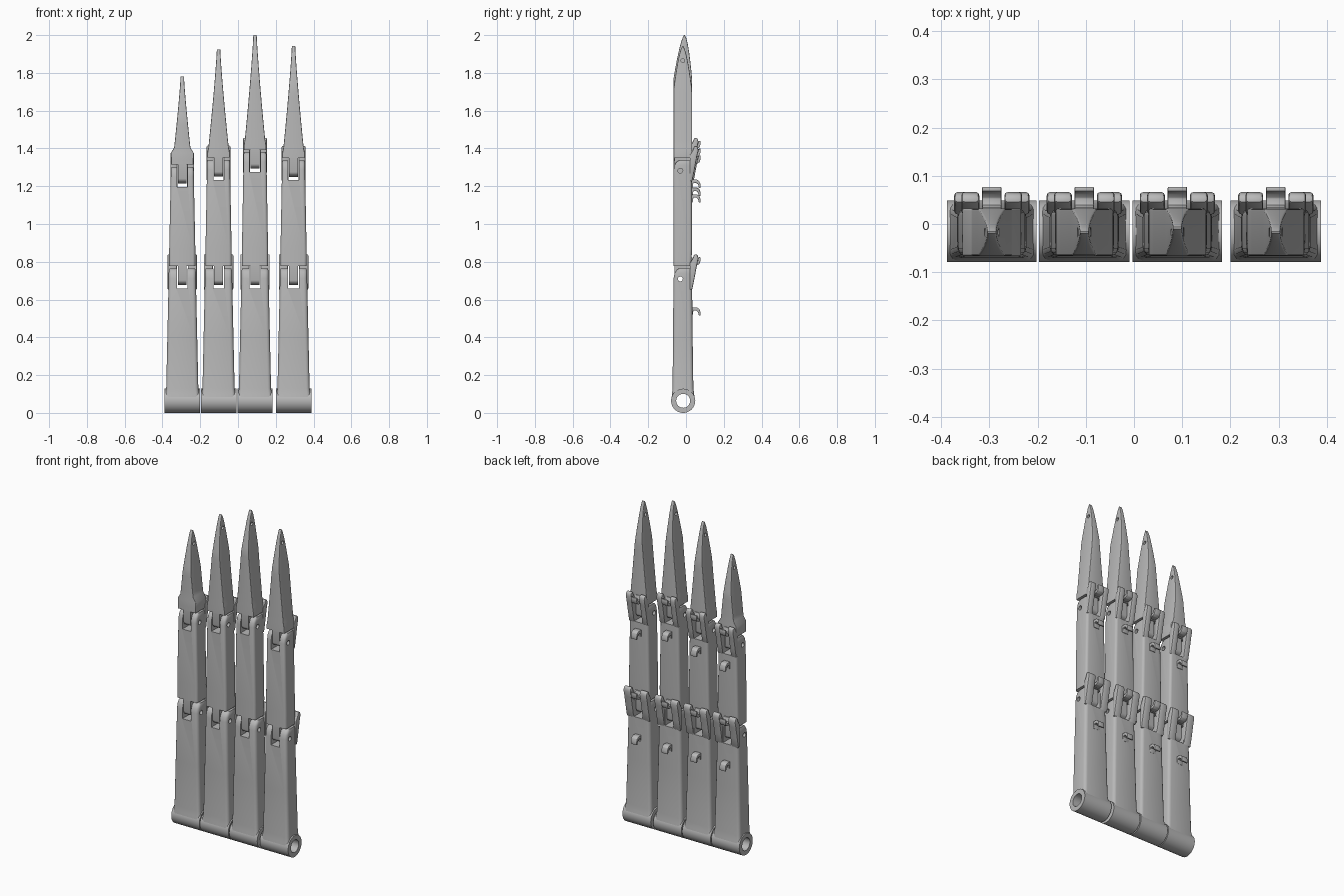
import bpy
import bmesh
import math

cube = bpy.data.objects.get("Cube")
if cube:
    bpy.data.objects.remove(cube, do_unlink=True)

grey = bpy.data.materials.new("plain grey")
grey.use_nodes = True
grey.diffuse_color = (0.48, 0.48, 0.48, 1)
grey.node_tree.nodes["Principled BSDF"].inputs["Base Color"].default_value = (0.48, 0.48, 0.48, 1)

FRONT, BACK = -0.066, 0.032
parts = []


def loft_rings(name, rings):
    """Skin a stack of equal-length closed rings and cap both ends."""
    bm = bmesh.new()
    loops = [[bm.verts.new(p) for p in ring] for ring in rings]
    n = len(loops[0])
    for a, b in zip(loops, loops[1:]):
        for i in range(n):
            j = (i + 1) % n
            bm.faces.new((a[i], a[j], b[j], b[i]))
    bm.faces.new(loops[0][::-1])
    bm.faces.new(loops[-1])
    bmesh.ops.recalc_face_normals(bm, faces=bm.faces)
    mesh = bpy.data.meshes.new(name)
    bm.to_mesh(mesh)
    bm.free()
    mesh.materials.append(grey)
    ob = bpy.data.objects.new(name, mesh)
    bpy.context.collection.objects.link(ob)
    parts.append(ob)
    return ob


def extrude_x(name, outline, x0, x1, bevel=0):
    """Extrude a (y, z) outline sideways."""
    ob = loft_rings(name, [[(x, y, z) for y, z in outline] for x in (x0, x1)])
    if bevel:
        mod = ob.modifiers.new("soft edges", 'BEVEL')
        mod.width = bevel
        mod.segments = 2
        mod.limit_method = 'ANGLE'
    return ob


def disc(y, z, r, n=32):
    return [(y + r * math.cos(math.tau * i / n), z + r * math.sin(math.tau * i / n)) for i in range(n)]


def box(y0, y1, z0, z1):
    return [(y0, z0), (y1, z0), (y1, z1), (y0, z1)]


def shell(name, cx, sections, radius):
    """Loft rounded rectangles given as (z, half width, front, back)."""
    rings = []
    for z, w, y0, y1 in sections:
        r = min(radius, w * 0.8, (y1 - y0) * 0.45)
        ring = []
        corners = ((w - r, y1 - r), (r - w, y1 - r), (r - w, y0 + r), (w - r, y0 + r))
        for k, (px, py) in enumerate(corners):
            for s in range(4):
                a = math.pi / 2 * (k + s / 3)
                ring.append((cx + px + r * math.cos(a), py + r * math.sin(a), z))
        rings.append(ring)
    return loft_rings(name, rings)


def carve(ob, *cutters):
    for c in cutters:
        c.hide_render = True
        mod = ob.modifiers.new("cut", 'BOOLEAN')
        mod.operation = 'DIFFERENCE'
        mod.solver = 'EXACT'
        mod.object = c


def cutter(outline, x0, x1):
    ob = extrude_x("cutter", outline, x0, x1)
    parts.remove(ob)
    cutters.append(ob)
    return ob


def rounded_top(seam, w):
    """Knuckle end whose front corner rolls back."""
    return [(seam - 0.06, w, FRONT, BACK), (seam - 0.035, w, FRONT + 0.005, BACK),
            (seam - 0.018, w - 0.001, FRONT + 0.014, BACK),
            (seam - 0.008, w - 0.004, FRONT + 0.028, BACK - 0.003)]


def hook(name, cx, z, up=1):
    shape = [(0, 0.022), (0.03, 0.022), (0.044, 0.013), (0.05, -0.004), (0.05, -0.022),
             (0.041, -0.022), (0.037, -0.004), (0.027, 0.005), (0.012, 0.004), (0.008, -0.02), (0, -0.02)]
    extrude_x(name, [(0.027 + y, z + up * dz) for y, dz in shape], cx - 0.02, cx + 0.02, 0.002)


def tongue(name, cx, seam):
    """Hinge tongue hanging from the upper segment."""
    y0, y1 = FRONT + 0.005, BACK - 0.012
    mid, r = (y0 + y1) / 2, (y1 - y0) / 2
    arc = [(mid - r * math.cos(math.pi * i / 10), seam - 0.07 - 0.025 * math.sin(math.pi * i / 10))
           for i in range(11)]
    return extrude_x(name, [(y0, seam + 0.02)] + arc + [(y1, seam + 0.02)], cx - 0.023, cx + 0.023)


def back_lugs(name, cx, seam, inner, outer):
    shape = [(0.02, -0.12), (0.033, -0.12), (0.045, -0.06), (0.058, 0.01), (0.066, 0.045),
             (0.062, 0.064), (0.045, 0.07), (0.035, 0.045), (0.02, 0.02)]
    for side, word in ((-1, "right"), (1, "left")):
        xs = sorted((cx + side * inner, cx + side * outer))
        extrude_x(f"{name}_{word}", [(y, seam + z) for y, z in shape], *xs, 0.007)


def finger(label, cx, half, seam, tip, tip_y, flared):
    low = 0.772
    bore = cutter(disc(-0.015, 0.064, 0.037), cx - 0.2, cx + 0.2)
    pins = [cutter(disc(-0.03, s - 0.063, 0.013, 20), cx - 0.2, cx + 0.2) for s in (low, seam)]
    slots = [cutter(box(-0.2, 0.2, s - 0.113, s + 0.03), cx - 0.028, cx + 0.028) for s in (low, seam)]

    # Knuckle barrel and lower segment
    carve(extrude_x(label + "_barrel", disc(-0.015, 0.064, 0.064, 48), cx - half, cx + half), bore)
    lower = shell(label + "_lower_segment", cx,
                  [(0.064, half - 0.002, -0.078, 0.048), (0.1, 0.089, -0.074, 0.043),
                   (0.13, 0.085, -0.071, 0.039), (0.4, 0.079, -0.069, 0.035)]
                  + rounded_top(low, 0.072), 0.018)
    carve(lower, bore, pins[0], slots[0])

    # Middle segment
    middle = shell(label + "_middle_segment", cx,
                   [(low + 0.005, 0.069, FRONT, BACK - 0.004), (low + 0.1, 0.069, FRONT, BACK)]
                   + rounded_top(seam, 0.061), 0.014)
    carve(middle, pins[1], slots[1])

    # Clawed fingertip
    base = seam + 0.065
    sections = [(seam + 0.004, 0.059, FRONT, BACK - 0.006), (seam + 0.03, 0.059, FRONT, BACK)]
    if flared:
        sections.append((base, 0.061, FRONT, BACK))
        base += 0.03
    width = 0.043 if flared else 0.053
    for i in range(25):
        u = (1 - i / 24) ** 1.6
        t = u * (tip - base)
        s = max(0.04, min(1, t / 0.23) ** 0.6)
        c = tip_y + (-0.017 - tip_y) * min(1, t / 0.23)
        sections.append((tip - t, 0.009 + (width - 0.009) * u ** 1.2, c - 0.049 * s, c + 0.049 * s))
    claw = shell(label + "_claw", cx, sections, 0.004)
    carve(claw, cutter(disc(-0.017, tip - 0.077, 0.01, 16), cx - 0.2, cx + 0.2))

    # Hinges and cord hooks
    for s, pin, word, inner, outer, drop in ((low, pins[0], "lower", 0.029, 0.078, 0.235),
                                             (seam, pins[1], "upper", 0.026, 0.063, 0.175)):
        carve(tongue(f"{label}_{word}_hinge_tongue", cx, s), pin)
        back_lugs(f"{label}_{word}_lug", cx, s, inner, outer)
        hook(f"{label}_{word}_joint_hook", cx, s + 0.03, -1)
        hook(f"{label}_{word}_cord_hook", cx, s - drop)


cutters = []
finger("little_finger", -0.295, 0.093, 1.31, 1.78, -0.017, True)
finger("ring_finger", -0.103, 0.094, 1.347, 1.925, -0.017, False)
finger("middle_finger", 0.09, 0.093, 1.388, 2.0, -0.008, False)
finger("index_finger", 0.294, 0.094, 1.345, 1.942, -0.017, False)

# Bake the cuts and drop the cutters
graph = bpy.context.evaluated_depsgraph_get()
baked = [(ob, bpy.data.meshes.new_from_object(ob.evaluated_get(graph))) for ob in parts]
for ob, mesh in baked:
    ob.modifiers.clear()
    ob.data = mesh
for ob in cutters:
    bpy.data.objects.remove(ob, do_unlink=True)

bpy.ops.object.select_all(action='DESELECT')
for ob in parts:
    ob.select_set(True)
bpy.context.view_layer.objects.active = parts[0]
bpy.ops.object.shade_smooth_by_angle(angle=math.radians(35))
